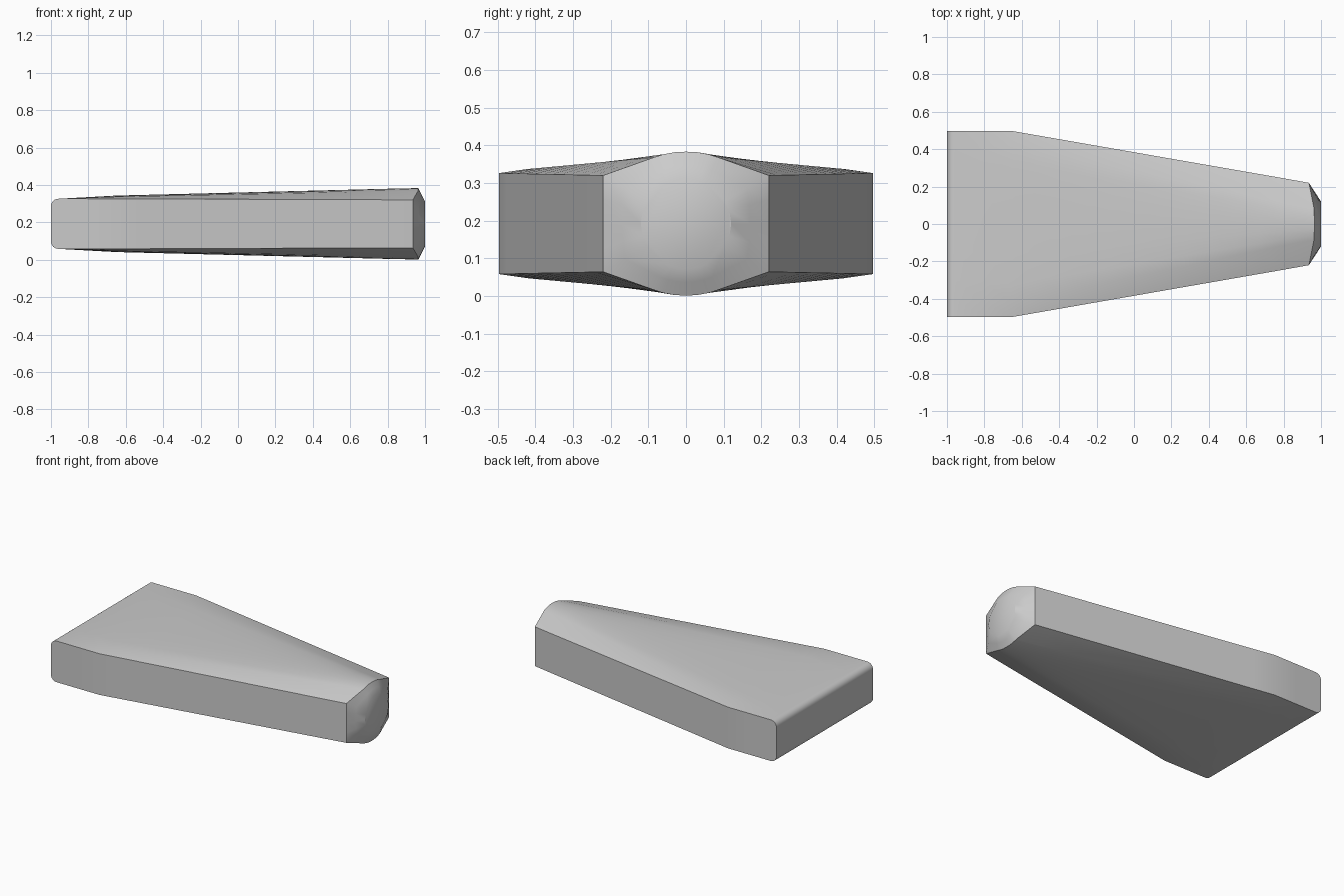
import bpy, bmesh, math

cube = bpy.data.objects.get("Cube")
if cube:
    bpy.data.objects.remove(cube, do_unlink=True)

MID = 0.192   # height of the horizontal symmetry plane

mat = bpy.data.materials.new("plain_grey")
mat.use_nodes = True
grey = (0.6, 0.6, 0.6, 1)
mat.diffuse_color = grey
mat.node_tree.nodes["Principled BSDF"].inputs["Base Color"].default_value = grey

# Half profiles (y, height above middle), from the side edge to the centre line
BUTT = [(0.497, 0.134), (0.4, 0.134), (0.3, 0.134), (0.15, 0.134), (0, 0.134)]
SHOULDER = [(0.497, 0.134), (0.42, 0.145), (0.32, 0.149), (0.16, 0.151), (0, 0.151)]
TIP = [(0.22, 0.128), (0.085, 0.176), (0.06, 0.184), (0.03, 0.1895), (0, 0.191)]


def blend(a, b, t):
    return [(p[0] + (q[0] - p[0]) * t, p[1] + (q[1] - p[1]) * t) for p, q in zip(a, b)]


def ring(half):
    """Closed outline: top arch, left wall, bottom arch, right wall."""
    top = half + [(-y, h) for y, h in half[-2::-1]]
    y, h = half[0]
    wall = [(-y, h * f) for f in (0.5, 0, -0.5)]
    upper = top + wall
    return upper + [(-a, -b) for a, b in upper]


sections = []
# Rounded upper and lower edges at the wide end
R = 0.04
for i in range(7):
    a = math.pi / 2 * i / 6
    drop = R * (1 - math.sin(a))
    half = [(y, h - drop) for y, h in BUTT]
    sections.append([(-1 + R * (1 - math.cos(a)), y, h) for y, h in ring(half)])

# Shoulder, then the long taper
for i in range(1, 3):
    sections.append([(-0.96 + 0.155 * i, y, h) for y, h in ring(blend(BUTT, SHOULDER, i / 2))])
STEPS = 12
for i in range(1, STEPS):
    t = i / STEPS
    sections.append([(-0.65 + 1.59 * t, y, h) for y, h in ring(blend(SHOULDER, TIP, t))])

# Conical nose: its rim follows the arch, then closes onto a small round face
rim = ring(TIP)
sections.append([(0.935 if abs(y) > 0.2 else 1 - (math.hypot(y, h) - 0.12) / 2, y, h)
                 for y, h in rim])
for t in (0.5, 1):
    loop = []
    for x, y, h in sections[-1]:
        r = math.hypot(y, h)
        k = 1 + (0.12 / r - 1) * t
        loop.append((x + (1 - x) * t, y * k, h * k))
    sections.append(loop)

bm = bmesh.new()
loops = [[bm.verts.new((x, y, h + MID)) for x, y, h in s] for s in sections]
for a, b in zip(loops, loops[1:]):
    n = len(a)
    for i in range(n):
        j = (i + 1) % n
        bm.faces.new((a[i], a[j], b[j], b[i]))
bm.faces.new(loops[0])
bm.faces.new(loops[-1])
bmesh.ops.recalc_face_normals(bm, faces=bm.faces)

mesh = bpy.data.meshes.new("tapered_wedge")
bm.to_mesh(mesh)
bm.free()
mesh.materials.append(mat)
wedge = bpy.data.objects.new("tapered_wedge", mesh)
bpy.context.collection.objects.link(wedge)

bpy.ops.object.select_all(action="DESELECT")
wedge.select_set(True)
bpy.context.view_layer.objects.active = wedge
bpy.ops.object.shade_smooth_by_angle(angle=math.radians(30))
